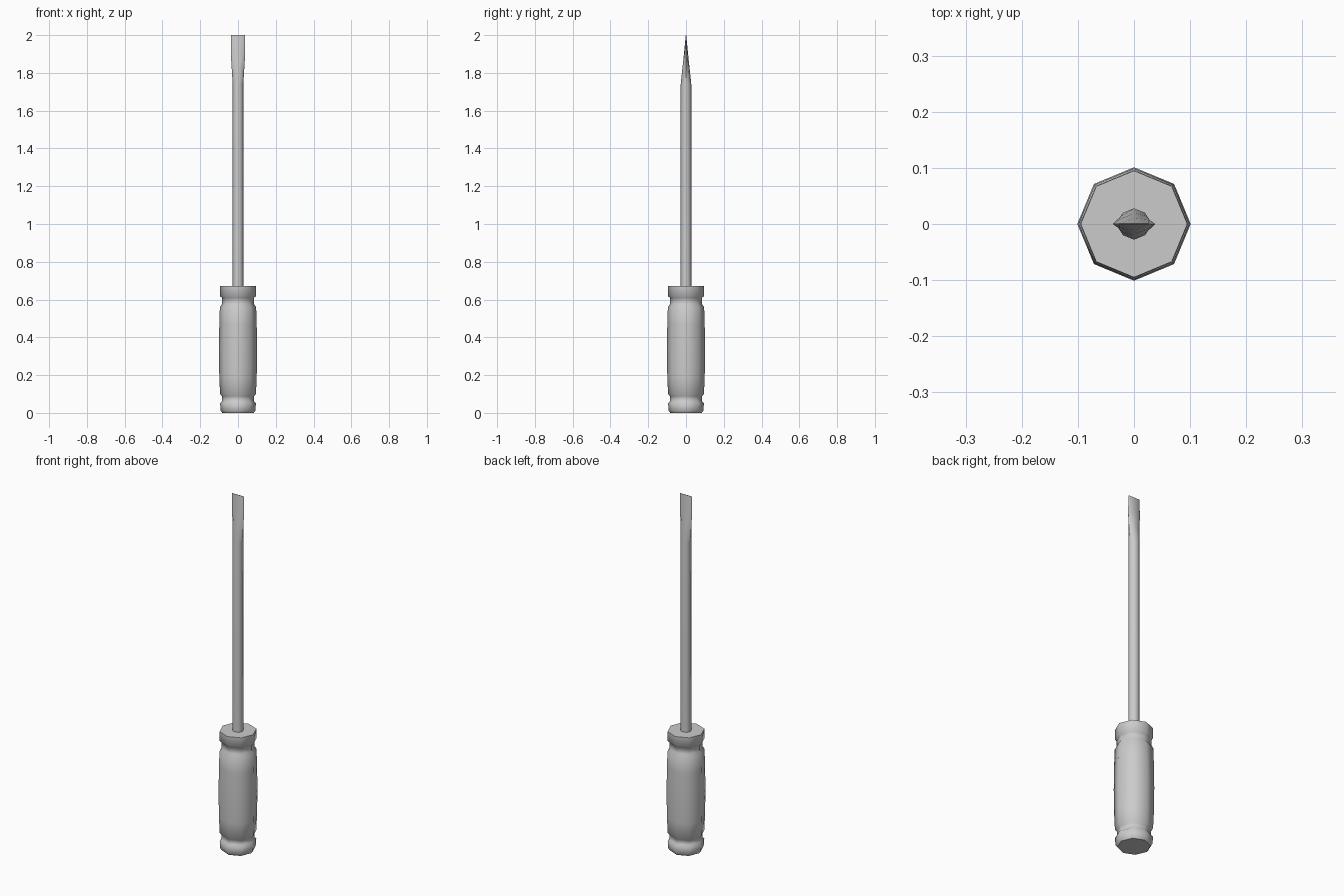
import bpy, bmesh, math

if "Cube" in bpy.data.objects:
    bpy.data.objects.remove(bpy.data.objects["Cube"])


def loft(name, sections, sides=8):
    """Skin rings given as (z, half width x, half depth y), capped at both ends."""
    bm = bmesh.new()
    rings = []
    for z, rx, ry in sections:
        rings.append([bm.verts.new((rx * math.cos(math.tau * i / sides),
                                    ry * math.sin(math.tau * i / sides), z))
                      for i in range(sides)])
    for a, b in zip(rings, rings[1:]):
        for i in range(sides):
            j = (i + 1) % sides
            bm.faces.new((a[i], a[j], b[j], b[i]))
    bm.faces.new(rings[0][::-1])
    bm.faces.new(rings[-1])
    mesh = bpy.data.meshes.new(name)
    bm.to_mesh(mesh)
    bm.free()
    obj = bpy.data.objects.new(name, mesh)
    bpy.context.collection.objects.link(obj)
    bpy.ops.object.select_all(action='DESELECT')
    obj.select_set(True)
    bpy.context.view_layer.objects.active = obj
    bpy.ops.object.shade_smooth_by_angle(angle=math.radians(50))
    return obj


# Octagonal handle: butt cap, groove, grip, groove, collar
handle_profile = [
    (0.0, 0.083), (0.012, 0.092), (0.052, 0.095), (0.062, 0.085),
    (0.088, 0.085), (0.1, 0.095), (0.19, 0.099), (0.33, 0.101),
    (0.47, 0.099), (0.56, 0.096), (0.575, 0.086), (0.61, 0.086),
    (0.618, 0.095), (0.672, 0.095)]
loft("handle", [(z, r, r) for z, r in handle_profile])

# Shaft flaring sideways and tapering into the flat blade
loft("shaft_and_blade", [
    (0.66, 0.028, 0.028), (1.74, 0.028, 0.028),
    (1.82, 0.033, 0.0195), (1.90, 0.038, 0.011), (2.0, 0.036, 0.001)])
